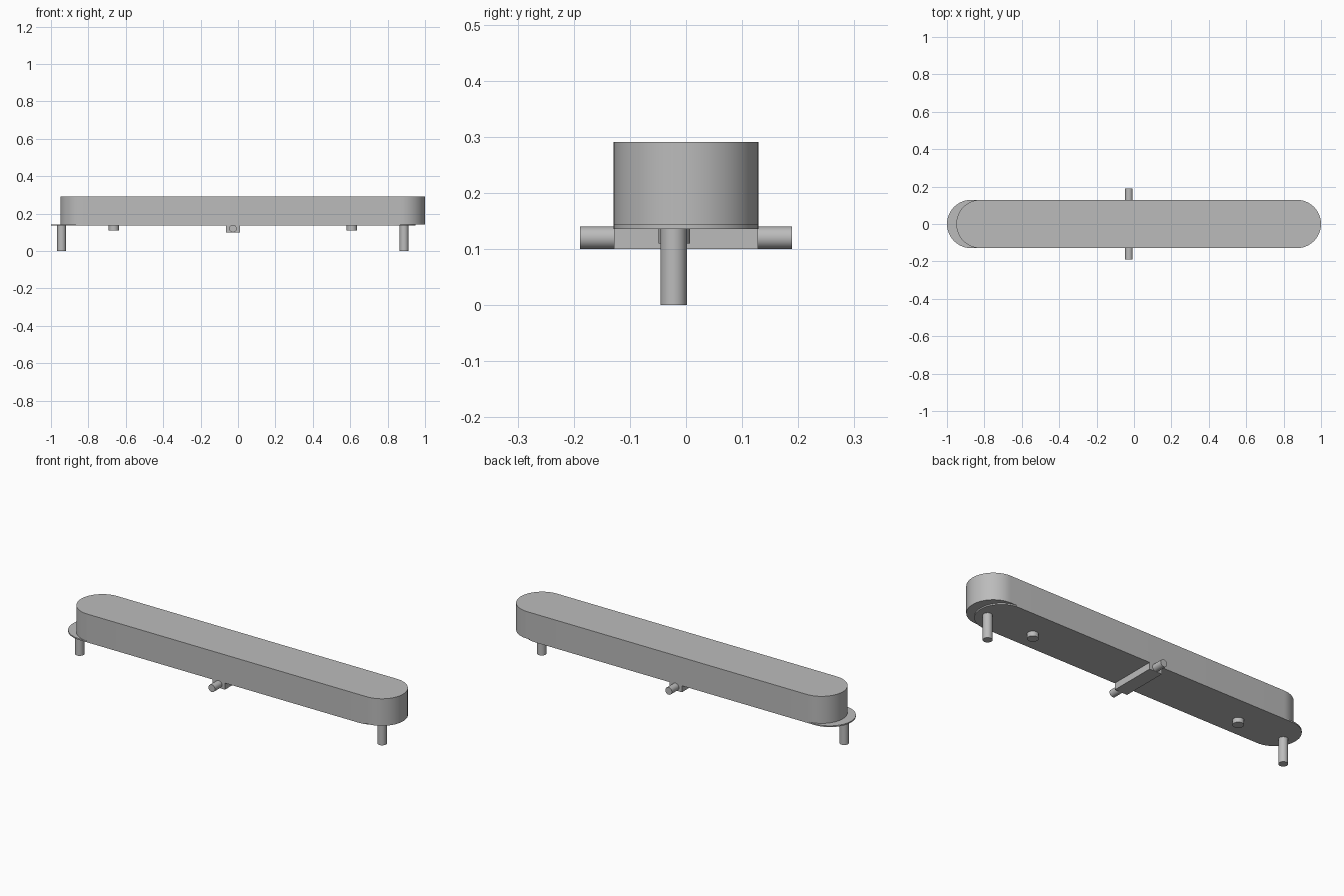
import bpy, bmesh, math
from mathutils import Matrix

cube = bpy.data.objects.get("Cube")
if cube:
    bpy.data.objects.remove(cube, do_unlink=True)

grey = bpy.data.materials.new("plain_grey")
grey.use_nodes = True
grey.diffuse_color = (0.5, 0.5, 0.5, 1)
grey.node_tree.nodes["Principled BSDF"].inputs["Base Color"].default_value = (0.5, 0.5, 0.5, 1)


def finish(name, bm):
    bmesh.ops.recalc_face_normals(bm, faces=bm.faces)
    mesh = bpy.data.meshes.new(name)
    bm.to_mesh(mesh)
    bm.free()
    mesh.materials.append(grey)
    obj = bpy.data.objects.new(name, mesh)
    bpy.context.collection.objects.link(obj)
    bpy.ops.object.select_all(action="DESELECT")
    obj.select_set(True)
    bpy.context.view_layer.objects.active = obj
    bpy.ops.object.shade_smooth_by_angle(angle=math.radians(30))
    return obj


def slot(name, x0, x1, radius, z0, z1, steps=32):
    """Extruded bar with two half-round ends."""
    bm = bmesh.new()
    ring = []
    for cx, start in ((x1 - radius, -math.pi / 2), (x0 + radius, math.pi / 2)):
        for i in range(steps + 1):
            a = start + math.pi * i / steps
            ring.append(bm.verts.new((cx + radius * math.cos(a), radius * math.sin(a), z0)))
    base = bm.faces.new(ring)
    top = bmesh.ops.extrude_face_region(bm, geom=[base], use_keep_orig=True)["geom"]
    bmesh.ops.translate(bm, vec=(0, 0, z1 - z0),
                        verts=[v for v in top if isinstance(v, bmesh.types.BMVert)])
    return finish(name, bm)


def rod(name, centre, radius, length, axis="Z"):
    bm = bmesh.new()
    turn = Matrix.Rotation(math.pi / 2, 4, "X") if axis == "Y" else Matrix()
    bmesh.ops.create_cone(bm, cap_ends=True, segments=40, radius1=radius, radius2=radius,
                          depth=length, matrix=Matrix.Translation(centre) @ turn)
    return finish(name, bm)


# Long rounded body and the thin base plate shifted beneath it
slot("body", -0.95, 1.0, 0.129, 0.143, 0.291)
slot("base_plate", -1.0, 0.95, 0.129, 0.136, 0.143)

# Long legs at the ends and short pegs between them
for side, leg_x, peg_x in (("right", -0.943, -0.664), ("left", 0.888, 0.609)):
    rod(side + "_leg", (leg_x, -0.022, 0.069), 0.0235, 0.138)
    rod(side + "_peg", (peg_x, -0.021, 0.124), 0.028, 0.028)

# Cross block with an axle stub at each end
bm = bmesh.new()
bmesh.ops.create_cube(bm, size=1, matrix=Matrix.Translation((-0.027, 0, 0.119))
                      @ Matrix.Diagonal((0.076, 0.257, 0.038, 1)))
finish("cross_block", bm)
for side, sign in (("front", -1), ("back", 1)):
    rod(side + "_axle_stub", (-0.027, sign * 0.157, 0.12), 0.02, 0.064, "Y")
